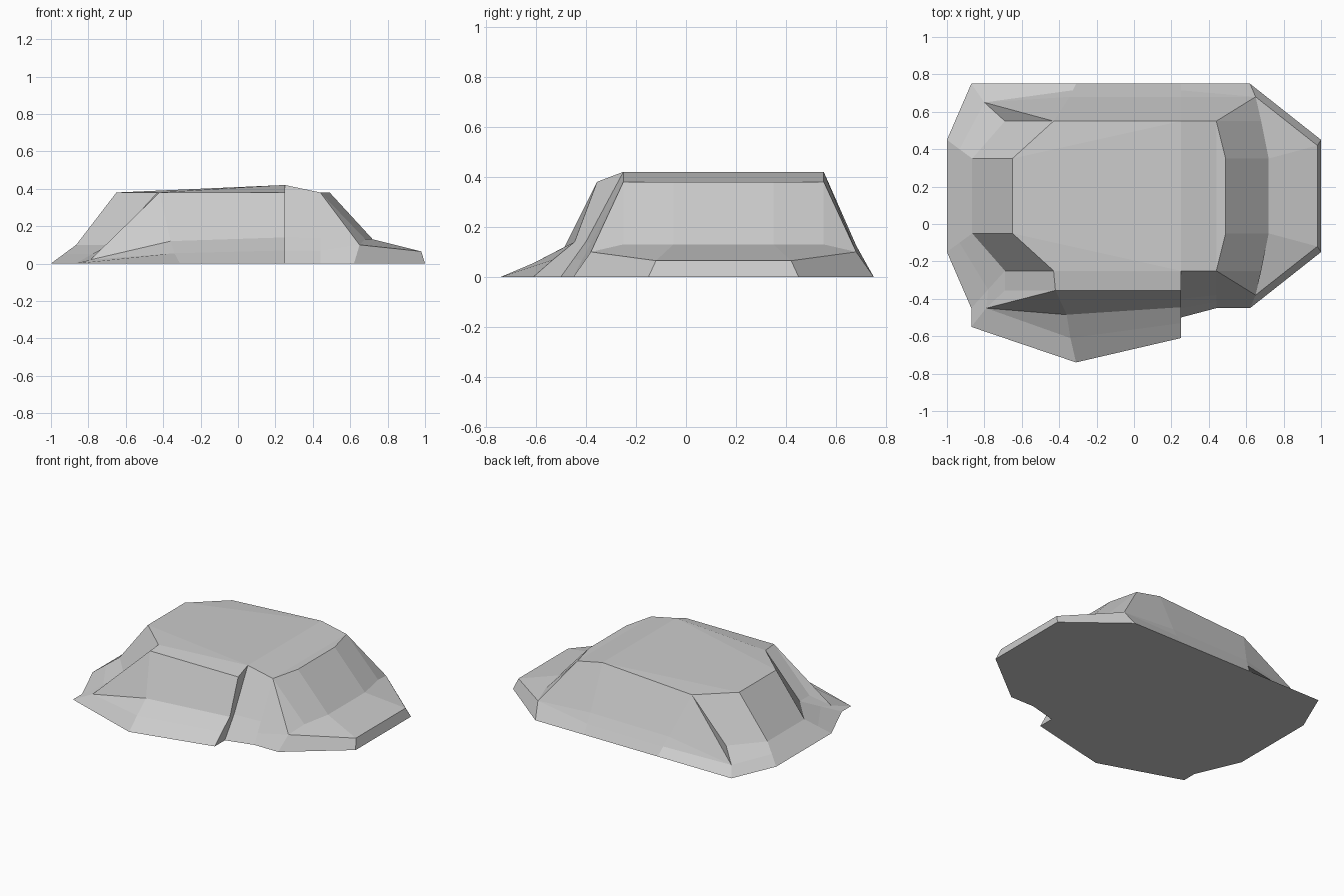
import bpy, bmesh
from mathutils import Vector

if "Cube" in bpy.data.objects:
    bpy.data.objects.remove(bpy.data.objects["Cube"])

MID_Y = 0.15  # symmetry line of the main boulder


def column(*pts):
    """Profile climbing the side: base, low, mid, top (low is interpolated if omitted)."""
    p = [Vector(q) for q in pts]
    if len(p) == 3:
        p.insert(1, (p[0] + p[1]) / 2)
    return p


def mirrored(col):
    return [Vector((v.x, 2 * MID_Y - v.y, v.z)) for v in col]


# Left end and its sloping corner
left = column((-1, -.15, 0), (-.865, -.05, .1), (-.65, -.05, .38))
corner = column((-.87, -.45, 0), (-.69, -.25, .1), (-.43, -.25, .38))

# Front ledge, ending in a vertical step at x = 0.25
base, low, top = (-.87, -.55, 0), (-.79, -.45, .02), (-.42, -.355, .38)
ledge = [
    column(base, low, (-.69, -.355, .1), top),
    column(base, low, low, top),
    column((-.31, -.74, 0), (-.34, -.61, .055), (-.36, -.485, .12), top),
    column((.25, -.61, 0), (.25, -.53, .07), (.25, -.445, .14), (.25, -.355, .38)),
]
step = column((.25, -.50, 0), (.25, -.40, .14), (.25, -.25, .42))
shoulder = column((.44, -.45, 0), (.44, -.38, .135), (.44, -.25, .38))

# Right end with the low shelf
base, low, top = (.62, -.45, 0), (.65, -.38, .1), (.44, -.25, .38)
right = [
    column(base, low, low, top),
    column(base, low, (.68, -.25, .13), top),
    column((1, -.15, 0), (.98, -.12, .065), (.72, -.05, .13), (.49, -.05, .38)),
]

# Back wall
base, low, top = (-.87, .75, 0), (-.80, .65, .035), (-.43, .55, .38)
back = [
    column((.25, .75, 0), (.25, .68, .125), (.25, .55, .42)),
    column((-.31, .75, 0), (-.345, .68, .12), top),
    column(base, low, low, top),
    column(base, low, (-.69, .55, .1), top),
]

cols = ([left, corner] + ledge + [step, shoulder] + right
        + [mirrored(c) for c in reversed(right)] + back + [mirrored(left)])

bm = bmesh.new()
cache = {}


def vert(v):
    key = tuple(round(c, 3) for c in v)
    if key not in cache:
        cache[key] = bm.verts.new(key)
    return cache[key]


def face(pts):
    vs = list(dict.fromkeys(vert(p) for p in pts))
    if len(vs) > 2:
        bm.faces.new(vs)


# Side skin between neighbouring columns
for a, b in zip(cols, cols[1:] + cols[:1]):
    for i in range(3):
        face((a[i], b[i], b[i + 1], a[i + 1]))

# Gently ridged top and flat underside
A, B, C, L = (c[3] for c in (left, corner, ledge[0], ledge[-1]))
K, E, H = step[3], shoulder[3], right[2][3]
H2, E2, A2 = (mirrored(c)[3] for c in (right[2], right[1], left))
F2, B2 = back[0][3], back[1][3]
for f in ((B, C, L, K), (A, B, K), (A, K, F2, A2), (A2, F2, B2),
          (K, E, E2, F2), (E, H, H2, E2)):
    face(f)
face([c[0] for c in reversed(cols)])

bmesh.ops.recalc_face_normals(bm, faces=bm.faces)
mesh = bpy.data.meshes.new("boulder")
bm.to_mesh(mesh)
bm.free()
bpy.context.collection.objects.link(bpy.data.objects.new("boulder", mesh))
